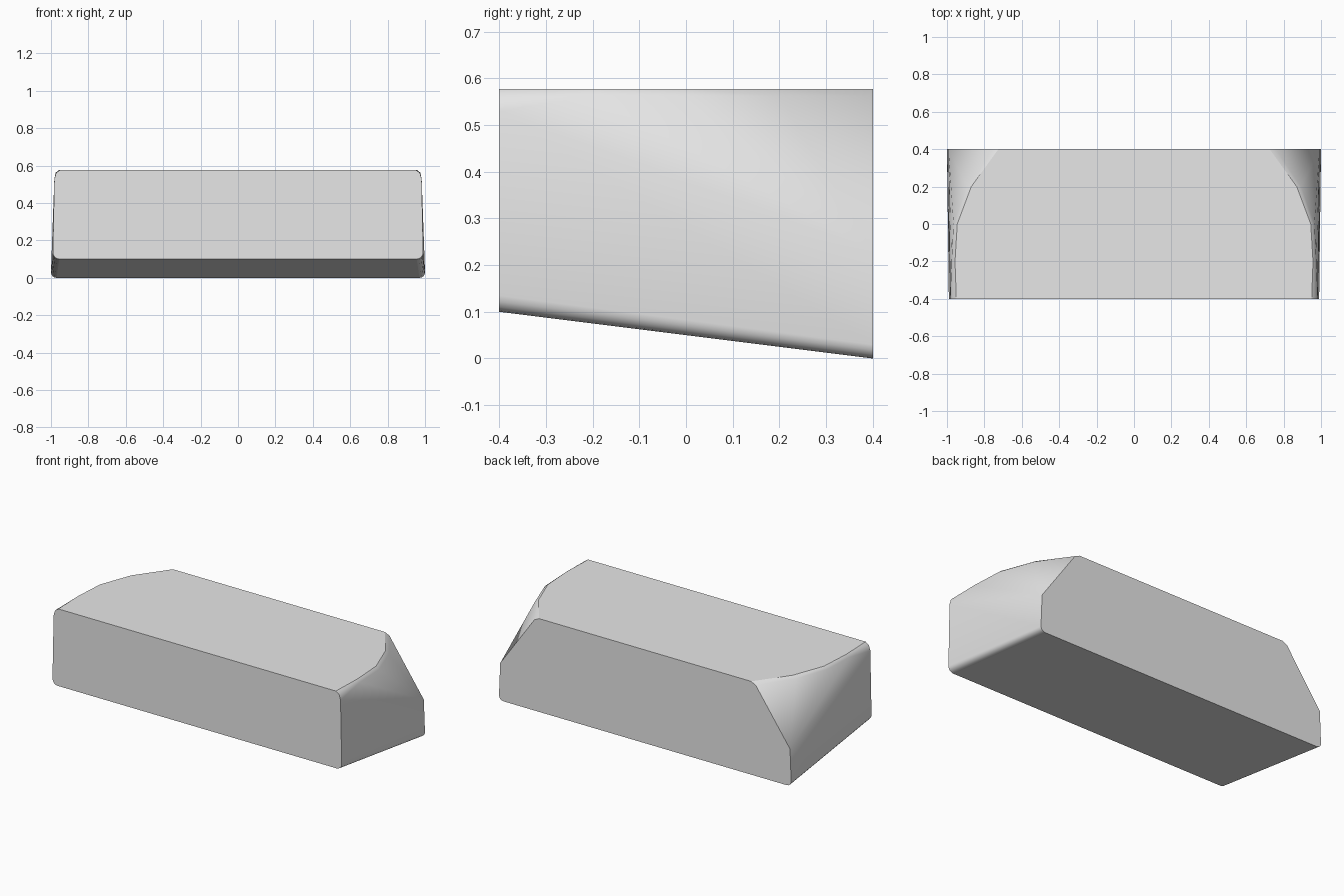
import bpy, bmesh, math

if "Cube" in bpy.data.objects:
    bpy.data.objects.remove(bpy.data.objects["Cube"], do_unlink=True)

TOP, FRONT, BACK = 0.577, -0.4, 0.4

grey = bpy.data.materials.new("plain_grey")
grey.use_nodes = True
grey.diffuse_color = (0.8, 0.8, 0.8, 1)
grey.node_tree.nodes["Principled BSDF"].inputs["Base Color"].default_value = (0.8, 0.8, 0.8, 1)


def lower_fillet(side_x, y, floor, radius, steps=4):
    """Rounded lower corner of an end section."""
    pts = []
    for i in range(steps + 1):
        a = math.pi / 2 * i / steps
        pts.append((side_x - radius + radius * math.sin(a), y,
                    floor + radius - radius * math.cos(a)))
    return pts


# One half of the block: lower corners, front upper corner, back shoulder
half = lower_fillet(0.99, FRONT, 0.1, 0.035) + lower_fillet(1.0, BACK, 0, 0.03)
half += [(0.982, FRONT, 0.53), (0.992, BACK, 0.23)]

# Curved top outline with a narrow softened rim below it
for y, inner, outer in [(FRONT, 0.95, 0.972), (-0.2, 0.957, 0.975), (0, 0.945, 0.965),
                        (0.2, 0.87, 0.893), (BACK, 0.725, 0.757)]:
    half += [(inner, y, TOP), (outer, y, TOP - 0.015)]

# Wrap both mirrored halves in one convex skin
bm = bmesh.new()
for side in (1, -1):
    for x, y, z in half:
        bm.verts.new((side * x, y, z))
hull = bmesh.ops.convex_hull(bm, input=bm.verts[:])
unused = {g for g in hull["geom_interior"] + hull["geom_unused"]
          if isinstance(g, bmesh.types.BMVert)}
bmesh.ops.delete(bm, geom=list(unused), context="VERTS")
bmesh.ops.dissolve_limit(bm, angle_limit=0.01, verts=bm.verts[:], edges=bm.edges[:])
bmesh.ops.recalc_face_normals(bm, faces=bm.faces[:])

# Flat main faces, smooth rounded ends
for f in bm.faces:
    f.smooth = abs(f.normal.x) > 0.1
for e in bm.edges:
    e.smooth = all(f.smooth for f in e.link_faces) and e.calc_face_angle(0) < math.radians(50)

mesh = bpy.data.meshes.new("block_body")
bm.to_mesh(mesh)
bm.free()
mesh.materials.append(grey)
body = bpy.data.objects.new("block_body", mesh)
bpy.context.collection.objects.link(body)
